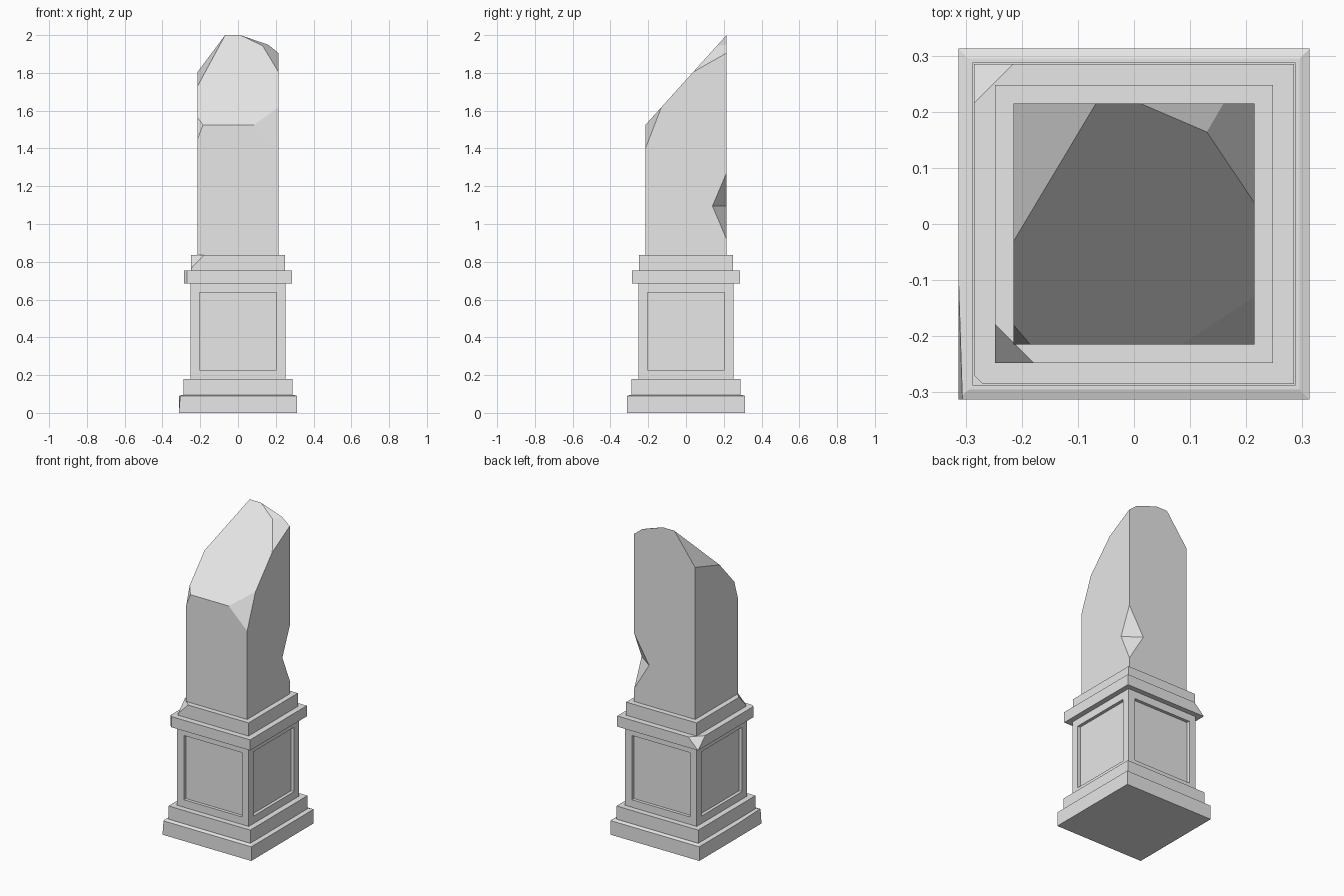
import bpy
import bmesh
from mathutils import Vector

cube = bpy.data.objects.get("Cube")
if cube:
    bpy.data.objects.remove(cube, do_unlink=True)

stone = bpy.data.materials.new("grey_stone")
stone.use_nodes = True
stone.diffuse_color = (0.8, 0.8, 0.8, 1)
stone.node_tree.nodes["Principled BSDF"].inputs["Base Color"].default_value = (0.8, 0.8, 0.8, 1)


def finish(name, bm):
    bmesh.ops.recalc_face_normals(bm, faces=bm.faces)
    mesh = bpy.data.meshes.new(name)
    bm.to_mesh(mesh)
    bm.free()
    mesh.materials.append(stone)
    obj = bpy.data.objects.new(name, mesh)
    bpy.context.collection.objects.link(obj)
    return obj


def block(half, bottom, top):
    """Square block standing between two heights."""
    bm = bmesh.new()
    bmesh.ops.create_cube(bm, size=1)
    for v in bm.verts:
        v.co = (v.co.x * 2 * half, v.co.y * 2 * half, top if v.co.z > 0 else bottom)
    return bm


def chip(bm, a, b, c):
    """Break off the piece beyond the plane through three points."""
    a, b, c = Vector(a), Vector(b), Vector(c)
    normal = (b - a).cross(c - a).normalized()
    middle = sum((v.co for v in bm.verts), Vector()) / len(bm.verts)
    if normal.dot(middle - a) > 0:
        normal.negate()
    bmesh.ops.bisect_plane(bm, geom=bm.verts[:] + bm.edges[:] + bm.faces[:], dist=1e-5,
                           plane_co=a, plane_no=normal, clear_outer=True)
    rim = [e for e in bm.edges if e.is_boundary]
    if rim:
        bmesh.ops.holes_fill(bm, edges=rim, sides=0)


# Plinth with a slightly sloping top rim and one worn corner
P = 0.313
bm = block(P, 0, 0.09)
top = [f for f in bm.faces if f.normal.z > 0.9 or f.calc_center_median().z > 0.08]
bmesh.ops.inset_region(bm, faces=top, thickness=0.025, depth=0.006)
chip(bm, (-P, -0.09, 0.09), (-0.306, -P, 0.09), (-P, -P, 0))
finish("plinth", bm)

# Second step
finish("base_step", block(0.288, 0.09, 0.18))

# Pedestal body with a recessed panel on each side
bm = block(0.252, 0.18, 0.685)
bm.normal_update()
sides = [f for f in bm.faces if abs(f.normal.z) < 0.5]
bmesh.ops.inset_individual(bm, faces=sides, thickness=0.048, use_even_offset=True)
bmesh.ops.inset_individual(bm, faces=sides, thickness=0, depth=-0.02)
finish("pedestal_body", bm)

# Cornice with two damaged corners
C = 0.285
bm = block(C, 0.685, 0.753)
chip(bm, (-C, 0.215, 0.753), (-0.215, C, 0.753), (-C, C, 0.685))
chip(bm, (-C, -0.27, 0.685), (-0.27, -C, 0.685), (-C, -0.27, 0.753))
finish("cornice", bm)

# Upper step with a chipped corner
U = 0.248
bm = block(U, 0.753, 0.837)
chip(bm, (-U, -0.178, 0.837), (-0.178, -U, 0.837), (-U, -U, 0.765))
finish("upper_step", bm)

# Broken shaft: the main slanting break, then the smaller chips round it
S = 0.2145
bm = block(S, 0.83, 2.2)
chip(bm, (-S, -S, 1.525), (S, -S, 1.525), (S, S, 2.0))
chip(bm, (0.085, -S, 1.525), (S, -0.13, 1.619), (S, -S, 1.4))
chip(bm, (S, 0.037, 1.804), (0.13, 0.164, 1.944), (S, S, 1.905))
chip(bm, (0.13, 0.164, 1.944), (0.012, S, 2.0), (0.16, S, 1.949))
chip(bm, (-S, -0.03, 1.729), (-0.068, S, 2.0), (-S, S, 1.805))
chip(bm, (-0.185, -S, 1.525), (-S, -0.18, 1.563), (-S, -S, 1.45))
shaft = finish("broken_shaft", bm)

# Wedge notch in the back corner of the shaft
p, q = Vector((S, 0.14, 1.095)), Vector((0.11, S, 1.095))
mid = (p + q) / 2
tips = [mid + (Vector((S, S, z)) - mid) * 2 for z in (0.92, 1.27)]
bm = bmesh.new()
for co in tips + [p + (p - q) / 2, q + (q - p) / 2]:
    bm.verts.new(co)
bmesh.ops.convex_hull(bm, input=bm.verts)
cutter = finish("notch_cutter", bm)
cutter.hide_render = True
cut = shaft.modifiers.new("notch", 'BOOLEAN')
cut.operation = 'DIFFERENCE'
cut.solver = 'EXACT'
cut.object = cutter
bpy.context.view_layer.update()
carved = bpy.data.meshes.new_from_object(shaft.evaluated_get(bpy.context.evaluated_depsgraph_get()))
shaft.modifiers.clear()
shaft.data = carved
bpy.data.objects.remove(cutter, do_unlink=True)
